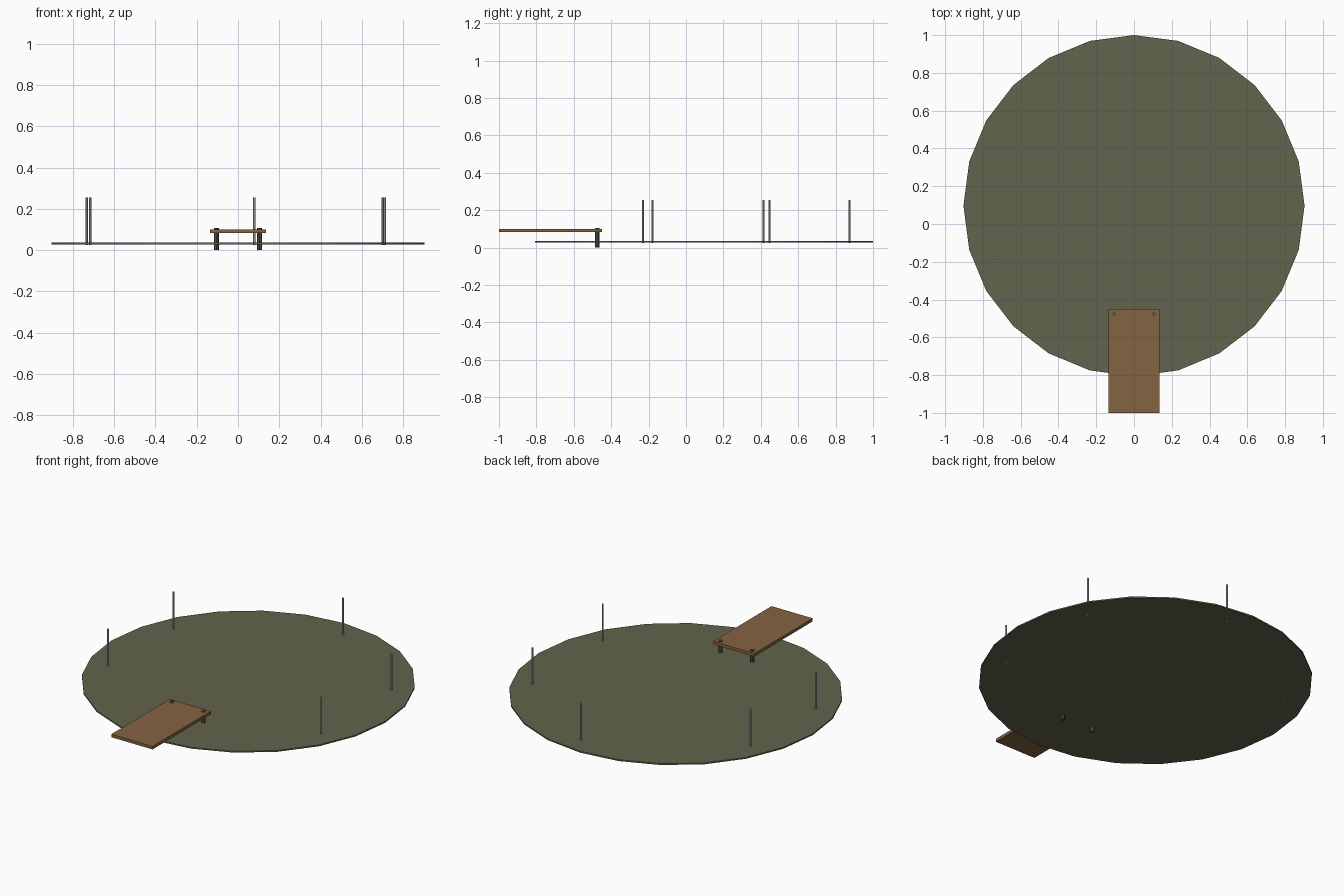
import bpy
from math import radians, sin, cos

cube = bpy.data.objects.get("Cube")
if cube:
    bpy.data.objects.remove(cube, do_unlink=True)


def material(name, r, g, b):
    m = bpy.data.materials.new(name)
    m.use_nodes = True
    m.diffuse_color = (r, g, b, 1)
    m.node_tree.nodes["Principled BSDF"].inputs["Base Color"].default_value = (r, g, b, 1)
    return m


olive = material("olive water", 0.125, 0.125, 0.075)
wood = material("brown wood", 0.23, 0.125, 0.053)
dark = material("dark olive wood", 0.085, 0.09, 0.055)
grey = material("light grey", 0.45, 0.45, 0.45)


def cylinder(name, x, y, z0, z1, radius, sides, mat, turn=0, smooth=False):
    bpy.ops.mesh.primitive_cylinder_add(
        vertices=sides, radius=radius, depth=z1 - z0,
        location=(x, y, (z0 + z1) / 2), rotation=(0, 0, turn))
    ob = bpy.context.object
    ob.name = name
    ob.data.materials.append(mat)
    if smooth:
        bpy.ops.object.shade_smooth_by_angle()
    return ob


# Pond surface
CENTRE_Y = 0.097
cylinder("pond_surface", 0, CENTRE_Y, 0.028, 0.036, 0.903, 24, olive)

# Thin poles in a ring
for i, angle in enumerate((84.2, 26.5, -24.7, 200.6, 156.1)):
    a = radians(angle)
    cylinder(f"pole_{i + 1}", 0.782 * cos(a), CENTRE_Y + 0.782 * sin(a),
             0.024, 0.255, 0.006, 6, grey, a)

# Jetty board
bpy.ops.mesh.primitive_cube_add(size=1, location=(0, -0.725, 0.092))
board = bpy.context.object
board.name = "jetty_board"
board.scale = (0.272, 0.55, 0.018)
board.data.materials.append(wood)

# Jetty support posts
for side, x in (("left", 0.105), ("right", -0.105)):
    cylinder(f"jetty_post_{side}", x, -0.475, 0, 0.106, 0.012, 8, dark)
